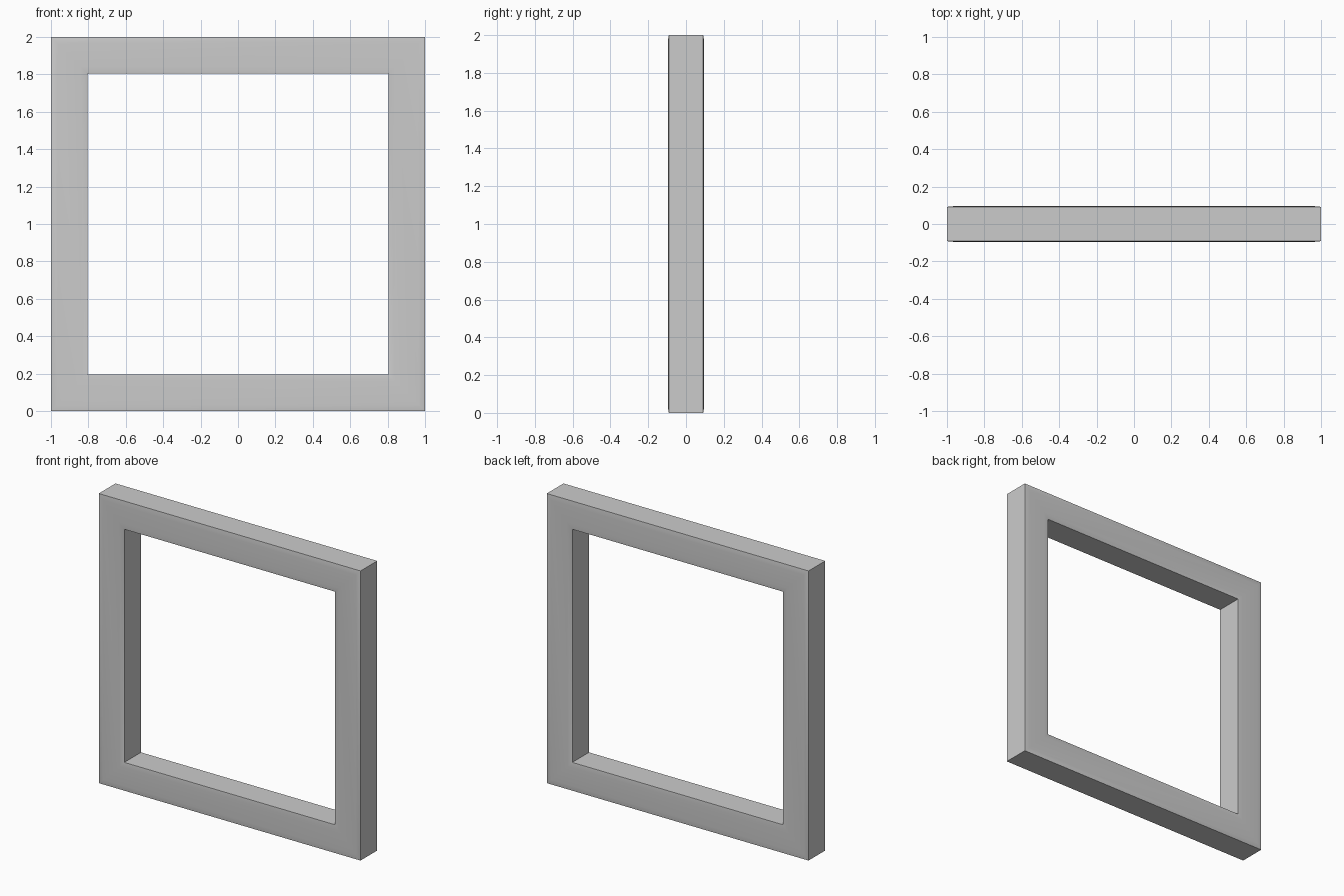
import bpy, bmesh

if "Cube" in bpy.data.objects:
    bpy.data.objects.remove(bpy.data.objects["Cube"])

# Bar cross-section: (distance from centre, y), softly crowned front and back
OUT, INN = 1.0, 0.805
front = [(OUT, -0.091), (OUT - 0.012, -0.0935), (OUT - 0.035, -0.095),
         (INN + 0.035, -0.095), (INN + 0.012, -0.0935), (INN, -0.091)]
profile = front + [(r, -y) for r, y in reversed(front)]

# Sweep the section round the four mitred corners
bm = bmesh.new()
rings = [[bm.verts.new((sx * r, y, 1 + sz * r)) for r, y in profile]
         for sx, sz in ((-1, -1), (1, -1), (1, 1), (-1, 1))]
n = len(profile)
for i in range(4):
    a, b = rings[i], rings[(i + 1) % 4]
    for j in range(n):
        k = (j + 1) % n
        bm.faces.new((a[j], b[j], b[k], a[k]))
bmesh.ops.recalc_face_normals(bm, faces=bm.faces)

mesh = bpy.data.meshes.new("square_frame")
bm.to_mesh(mesh)
bm.free()
frame = bpy.data.objects.new("square_frame", mesh)
bpy.context.collection.objects.link(frame)

# Smooth the crowned faces, keep the outer and inner edges sharp
bpy.context.view_layer.objects.active = frame
frame.select_set(True)
bpy.ops.object.shade_smooth_by_angle(angle=0.52)
